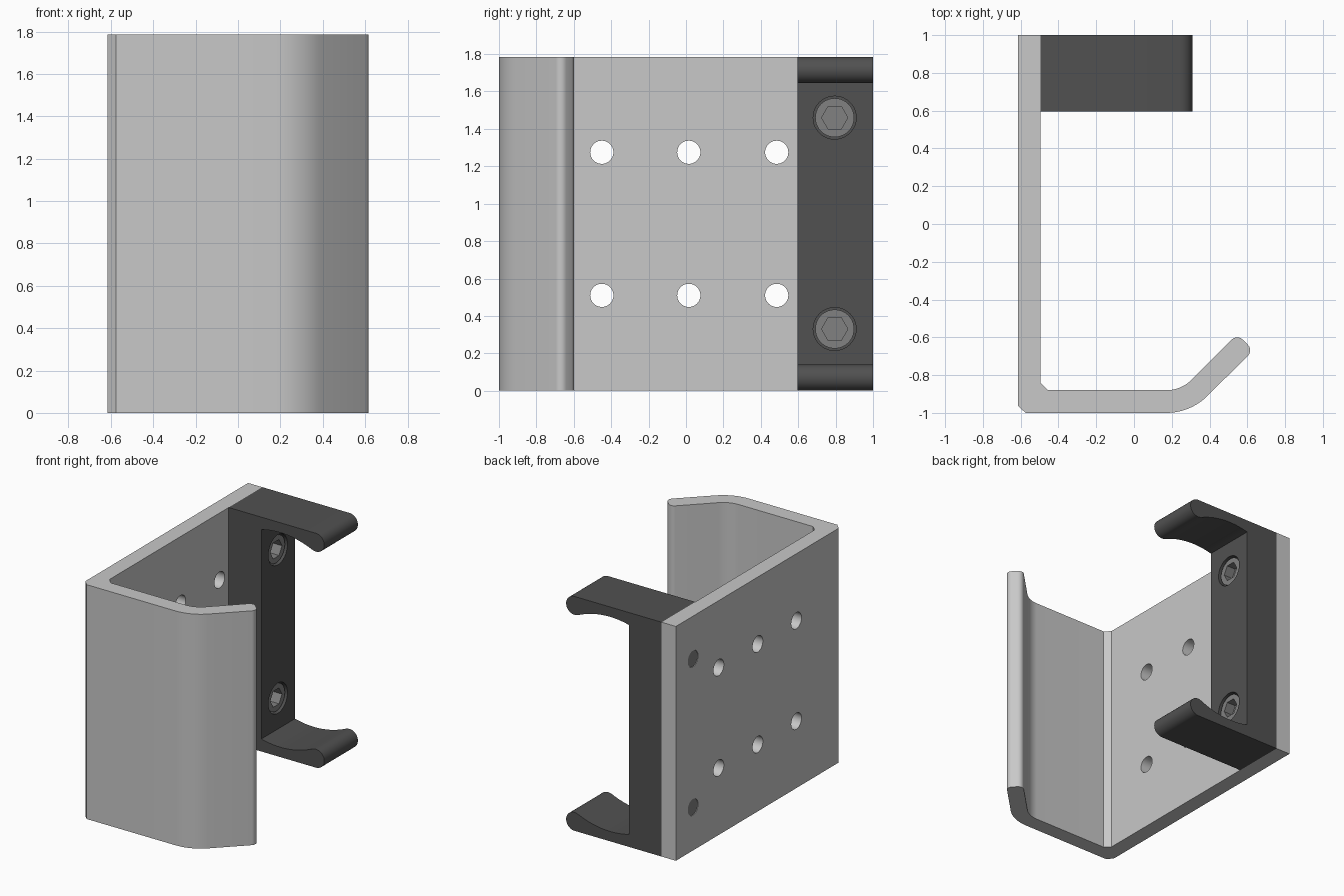
import bpy, bmesh, math
from mathutils import Matrix, Vector

if "Cube" in bpy.data.objects:
    bpy.data.objects.remove(bpy.data.objects["Cube"])

H = 1.785           # overall height
SCREW_Y = 0.795
SCREW_Z = (0.33, 1.46)


def material(name, v):
    m = bpy.data.materials.new(name)
    m.diffuse_color = (v, v, v, 1)
    m.use_nodes = True
    m.node_tree.nodes["Principled BSDF"].inputs["Base Color"].default_value = m.diffuse_color
    return m


light_grey = material("light_grey", 0.58)
dark_grey = material("dark_grey", 0.082)
mid_grey = material("mid_grey", 0.22)


def finish(bm, name, mat):
    bmesh.ops.recalc_face_normals(bm, faces=bm.faces)
    me = bpy.data.meshes.new(name)
    bm.to_mesh(me)
    bm.free()
    ob = bpy.data.objects.new(name, me)
    bpy.context.collection.objects.link(ob)
    if mat:
        me.materials.append(mat)
    return ob


def extrude(name, pts, place, vec, mat):
    """Fill a 2D outline, placed in space by place(), and extrude it along vec."""
    bm = bmesh.new()
    face = bm.faces.new([bm.verts.new(place(*p)) for p in pts])
    res = bmesh.ops.extrude_face_region(bm, geom=[face])
    bmesh.ops.translate(bm, vec=vec, verts=[v for v in res["geom"] if isinstance(v, bmesh.types.BMVert)])
    return finish(bm, name, mat)


def add_rod(bm, r, x0, x1, y, z, n=40):
    """Cylinder along x between x0 and x1."""
    m = Matrix.Translation(((x0 + x1) / 2, y, z)) @ Matrix.Rotation(math.pi / 2, 4, 'Y')
    bmesh.ops.create_cone(bm, cap_ends=True, segments=n, radius1=r, radius2=r, depth=x1 - x0, matrix=m)


def rods(name, specs, mat=None, n=40):
    bm = bmesh.new()
    for s in specs:
        add_rod(bm, *s, n=n)
    return finish(bm, name, mat)


def boolean(ob, other, op='DIFFERENCE'):
    mod = ob.modifiers.new("cut", 'BOOLEAN')
    mod.operation = op
    mod.solver = 'EXACT'
    mod.object = other
    bpy.context.view_layer.objects.active = ob
    bpy.ops.object.modifier_apply(modifier=mod.name)
    bpy.data.objects.remove(other)


def smooth(ob):
    bpy.ops.object.select_all(action='DESELECT')
    ob.select_set(True)
    bpy.context.view_layer.objects.active = ob
    bpy.ops.object.shade_smooth_by_angle(angle=math.radians(30))


def arc(cx, cy, r, a0, a1, n):
    return [(cx + r * math.cos(math.radians(a0 + (a1 - a0) * i / n)),
             cy + r * math.sin(math.radians(a0 + (a1 - a0) * i / n))) for i in range(n + 1)]


# Bent plate: back wall, front wall and a 45 degree lip with rounded tip
outline = [(-0.615, 1), (-0.615, -0.96), (-0.575, -1)]
outline += arc(0.171, -0.69, 0.31, -90, -45, 10)       # outer bend
outline += arc(0.575, -0.6685, 0.04, -45, 45, 8)       # lip tip, outer corner
outline += arc(0.5465, -0.64, 0.04, 45, 135, 8)        # lip tip, inner corner
outline += arc(0.171, -0.69, 0.19, -45, -90, 10)       # inner bend
outline += [(-0.455, -0.88), (-0.495, -0.84), (-0.495, 1)]
bracket = extrude("bent_bracket", outline, lambda x, y: (x, y, 0), (0, 0, H), light_grey)

# Mounting holes and screw holes through the back wall
holes = [(0.062, -0.8, -0.4, y, z) for y in (-0.45, 0.015, 0.485) for z in (0.51, 1.275)]
holes += [(0.062, -0.8, -0.4, SCREW_Y, z) for z in SCREW_Z]
boolean(bracket, rods("hole_cutter", holes))
smooth(bracket)


def circle_through(a, b, c):
    """Centre and radius of the circle through three points."""
    a, b, c = Vector(a), Vector(b), Vector(c)
    p, q = b - a, c - a
    d = 2 * (p.x * q.y - p.y * q.x)
    o = Vector(((q.y * p.dot(p) - p.y * q.dot(q)) / d, (p.x * q.dot(q) - q.x * p.dot(p)) / d))
    return a + o, o.length


# Clip: spine with two fingers, hollowed on the inside and round at the tip
SPINE = -0.22
centre, rad = circle_through((SPINE, 0.095), (0, 0.078), (0.205, 0.132))
lower = arc(0.24, 0.07, 0.07, -90, 110, 20)
for i in range(17):
    x = 0.205 + (SPINE - 0.205) * i / 16
    lower.append((x, centre.y - math.sqrt(rad ** 2 - (x - centre.x) ** 2)))
upper = [(x, H - z) for x, z in reversed(lower)]
profile = [(-0.495, 0)] + lower + upper + [(-0.495, H)]
clip = extrude("clip", profile, lambda x, z: (x, 0.595, z), (0, 0.405, 0), dark_grey)

# Counterbores for the screw heads
boolean(clip, rods("bore_cutter", [(0.115, -0.36, 0.0, SCREW_Y, z) for z in SCREW_Z]))
smooth(clip)

# Screws: head with hex socket, shank reaching the back of the plate
for label, z in zip(("lower", "upper"), SCREW_Z):
    screw = rods(label + "_screw", [(0.104, -0.37, -0.235, SCREW_Y, z)], mid_grey)
    boolean(screw, rods("socket_cutter", [(0.07, -0.31, -0.1, SCREW_Y, z)], n=6))
    smooth(screw)
    shank = rods(label + "_screw_shank", [(0.061, -0.612, -0.365, SCREW_Y, z)], mid_grey)
    smooth(shank)
